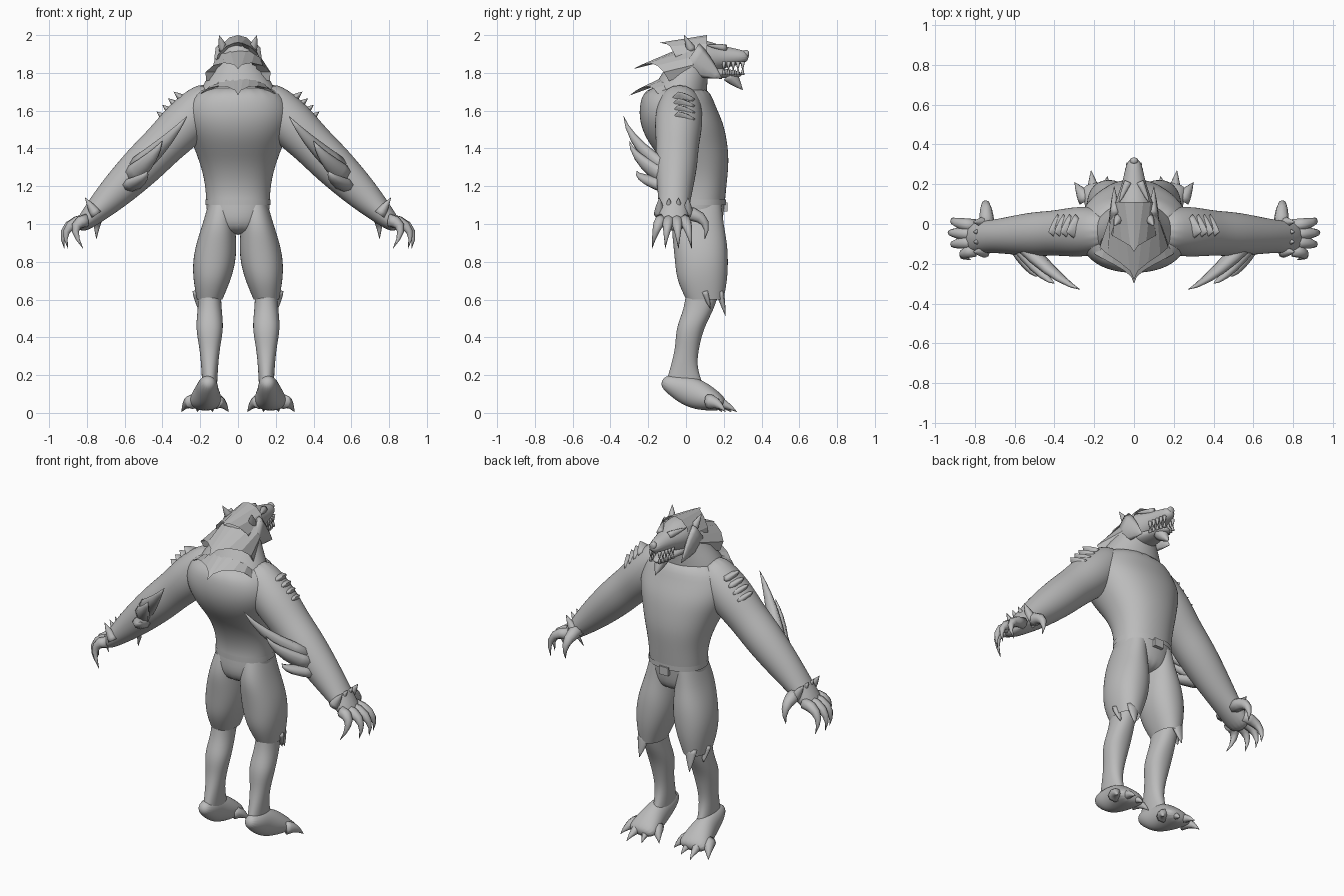
import bpy, bmesh, math
from mathutils import Vector

if "Cube" in bpy.data.objects:
    bpy.data.objects.remove(bpy.data.objects["Cube"])

SHADE = (.5, .5, .5, 1)
grey = bpy.data.materials.new("plain grey")
grey.use_nodes = True
grey.diffuse_color = SHADE
grey.node_tree.nodes["Principled BSDF"].inputs["Base Color"].default_value = SHADE


def finish(name, bm, smooth=True, rounded=False):
    bmesh.ops.recalc_face_normals(bm, faces=bm.faces[:])
    for face in bm.faces:
        face.smooth = smooth
    mesh = bpy.data.meshes.new(name)
    bm.to_mesh(mesh)
    bm.free()
    mesh.materials.append(grey)
    part = bpy.data.objects.new(name, mesh)
    bpy.context.collection.objects.link(part)
    if rounded:
        modifier = part.modifiers.new("rounding", 'SUBSURF')
        modifier.levels = modifier.render_levels = 2


def skin(name, rings, sides, power=2.0, rounded=True, capped=True):
    """Surface through elliptical rings, each a centre and two half axes."""
    bm = bmesh.new()
    loops = []
    for centre, across, deep in rings:
        loop = []
        for k in range(sides):
            angle = math.tau * k / sides
            c, s = (math.copysign(abs(q) ** (2 / power), q) for q in (math.cos(angle), math.sin(angle)))
            loop.append(bm.verts.new(centre + across * c + deep * s))
        loops.append(loop)
    for low, high in zip(loops, loops[1:]):
        for k in range(sides):
            bm.faces.new((low[k - 1], low[k], high[k], high[k - 1]))
    if capped:
        bm.faces.new(loops[0])
        bm.faces.new(loops[-1])
    finish(name, bm, rounded=rounded)


def column(name, top, step, widths, backs, fronts, x=0.0, drift=0.0, mirror=1, capped=False):
    """Upright body part made of level rings at an even spacing."""
    rings = []
    for i, (width, back, front) in enumerate(zip(widths, backs, fronts)):
        centre = Vector((mirror * (x + drift * i), (front - back) / 2, top + step * i))
        rings.append((centre, Vector((width, 0, 0)), Vector((0, (front + back) / 2, 0))))
    skin(name, rings, sides=20, power=2.2, capped=capped)


def tube(name, start, end, widths, depths=None, bend=(0, 0, 0), mirror=1, sides=16, rounded=True):
    """Tapering tube with evenly spaced rings along a straight or bowed line."""
    start, end, bend = (Vector((p[0] * mirror, p[1], p[2])) for p in (start, end, bend))
    line = end - start
    hint = Vector((0, 0, 1)) if abs(line.normalized().y) > .7 else Vector((0, 1, 0))
    rings = []
    for i, (width, depth) in enumerate(zip(widths, depths or widths)):
        t = i / (len(widths) - 1)
        along = (line + bend * (4 - 8 * t)).normalized()
        deep = (hint - along * along.dot(hint)).normalized()
        centre = start + line * t + bend * (4 * t * (1 - t))
        rings.append((centre, deep.cross(along) * width, deep * depth))
    skin(name, rings, sides, rounded=rounded)


def spike(name, base, tip, radius, bend=(0, 0, 0), mirror=1, steps=5, squash=1.0):
    """Claw, tooth or tuft that narrows to a point."""
    widths = [radius * (1.02 - (i / steps) ** 1.4) for i in range(steps + 1)]
    tube(name, base, tip, widths, [w * squash for w in widths], bend, mirror, sides=8, rounded=False)


def mane_layer(name, y, z, width, tip, spread, sections=10):
    """Flared collar, open at the throat and drawn out to a point behind."""
    bm = bmesh.new()
    rows = []
    for k in range(sections + 1):
        f = 2 * k / sections - 1
        across, up = math.sin(math.radians(spread) * f), math.cos(math.radians(spread) * f)
        inner = Vector((width * .6 * across, y + .13, z + .04 + .1 * up))
        outer = Vector((width * across, y, z + .11 * up)).lerp(Vector(tip), (1 - abs(f)) ** 1.2)
        under = Vector((width * .4 * across, y + .06, z + .07 * up))
        rows.append([bm.verts.new(point) for point in (inner, outer, under)])
    for here, after in zip(rows, rows[1:]):
        for j in range(2):
            bm.faces.new((here[j], here[j + 1], after[j + 1], after[j]))
    finish(name, bm, smooth=False)


# Trunk and belt
column("torso", top=.94, step=.1, capped=True,
       widths=(.12, .17, .17, .18, .21, .25, .29, .28, .2),
       backs=(.05, .08, .06, .08, .13, .21, .25, .25, .21),
       fronts=(.18, .2, .21, .22, .23, .22, .2, .15, .12))
tube("neck", start=(0, -.06, 1.6), end=(0, .04, 1.9),
     widths=(.25, .22, .18, .13, .09), depths=(.16, .15, .13, .11, .09))
column("belt", top=1.1, step=.01, widths=[.175] * 4, backs=[.07] * 4, fronts=[.214] * 4)
bm = bmesh.new()
bmesh.ops.create_cube(bm, size=1)
bmesh.ops.scale(bm, vec=(.06, .03, .05), verts=bm.verts)
bmesh.ops.translate(bm, vec=(0, .205, 1.09), verts=bm.verts)
finish("belt_buckle", bm, smooth=False)

# Head
skull = (.07, .1, .105, .07, .05, .03)
tube("skull_and_snout", start=(0, -.07, 1.88), end=(0, .335, 1.885), widths=skull, depths=[w * .95 for w in skull])
jaw = (.08, .07, .05, .03)
tube("lower_jaw", start=(0, .04, 1.81), end=(0, .3, 1.79), widths=jaw, depths=[w * .5 for w in jaw])
tube("nose", start=(0, .3, 1.9), end=(0, .335, 1.9), widths=(.02, .025, .02), sides=8)
spike("chin_tuft", base=(0, .23, 1.79), tip=(0, .3, 1.71), radius=.04)
mane_layer("mane_top", y=-.02, z=1.86, width=.16, tip=(0, -.14, 1.96), spread=145)
mane_layer("mane_middle", y=-.09, z=1.82, width=.205, tip=(0, -.28, 1.82), spread=125)
mane_layer("mane_low", y=-.15, z=1.69, width=.2, tip=(0, -.3, 1.68), spread=90)

for side, m in (("left", 1), ("right", -1)):
    # Face details
    spike(f"{side}_ear", base=(.075, .03, 1.92), tip=(.1, -.01, 2), radius=.025, mirror=m)
    spike(f"{side}_brow", base=(.03, .21, 1.93), tip=(.08, .1, 1.95), radius=.02, mirror=m)
    spike(f"{side}_cheek_ruff", base=(.095, .02, 1.88), tip=(.1, .19, 1.77), radius=.03, mirror=m, squash=3)
    for i in range(5):
        x, y = .05 - i * .005, .2 + i * .025
        spike(f"{side}_upper_tooth_{i}", (x, y, 1.86), (x, y, 1.81), radius=.011, mirror=m, steps=2)
        spike(f"{side}_lower_tooth_{i}", (x, y, 1.79), (x, y, 1.83), radius=.01, mirror=m, steps=2)

    # Arm and hand
    arm = (.09, .125, .13, .115, .115, .105, .09, .065, .035)
    tube(f"{side}_arm", start=(.11, -.03, 1.7), end=(.85, -.07, .97),
         widths=arm, depths=[max(w, .08) for w in arm], mirror=m)
    for i, reach in enumerate((.82, .9, .92, .9)):
        spike(f"{side}_finger_{i}", base=(.8, -.13 + .04 * i, 1.02), tip=(reach, -.18 + .07 * i, .87),
              radius=.034, bend=(.05, 0, .03), mirror=m)
        y = -.14 + .05 * i
        spike(f"{side}_wrist_spike_{i}", base=(.75, y, 1.05), tip=(.81, y, 1.14), radius=.03, mirror=m)
    spike(f"{side}_thumb", base=(.74, -.02, 1.06), tip=(.75, .1, .92), radius=.04, bend=(0, .05, .03), mirror=m)

    # Elbow fins and shoulder spikes
    fins = {"large": ((.56, -.1, 1.28), (.27, -.33, 1.57)),
            "middle": ((.58, -.1, 1.24), (.4, -.3, 1.44)),
            "small": ((.58, -.1, 1.2), (.48, -.26, 1.28))}
    for size, (base, tip) in fins.items():
        spike(f"{side}_elbow_fin_{size}", base, tip, radius=.055, bend=(-.02, -.04, 0), mirror=m, squash=.7)
    for i in range(4):
        x, z = .28 + i * .03, 1.65 - i * .035
        spike(f"{side}_shoulder_spike_{i}", (x, -.02, z), (x + .06, -.04, z + .05), radius=.028, mirror=m, squash=2.5)

    # Leg and torn shorts
    column(f"{side}_thigh", top=1.1, step=-.1, x=.09, drift=.012, mirror=m,
           widths=(.07, .086, .108, .116, .1, .068),
           backs=(.05, .08, .07, .06, .05, 0),
           fronts=(.19, .2, .22, .225, .22, .2))
    column(f"{side}_shin", top=.65, step=-.1, x=.15, mirror=m,
           widths=(.06, .063, .076, .055, .045, .04),
           backs=(0, .01, .055, .055, .08, .11),
           fronts=(.18, .15, .095, .07, .055, .09))
    for place, x, y, z in (("front", .16, .18, .51), ("outer", .2, .1, .55)):
        spike(f"{side}_torn_hem_{place}", (x, y, .64), (x + .01, y + .03, z), radius=.04, mirror=m, squash=.5)

    # Foot and toes
    tube(f"{side}_foot", start=(.155, -.13, .17), end=(.175, .21, .04), mirror=m,
         widths=(.03, .055, .06, .075, .09, .09),
         depths=(.03, .06, .08, .08, .06, .03))
    for i, reach in enumerate((.19, .24, .27, .21)):
        x = .05 + .083 * i
        spike(f"{side}_toe_{i}", base=(x / 2 + .09, .12, .06), tip=(x, reach, .005),
              radius=.04, bend=(0, 0, .015), mirror=m)
